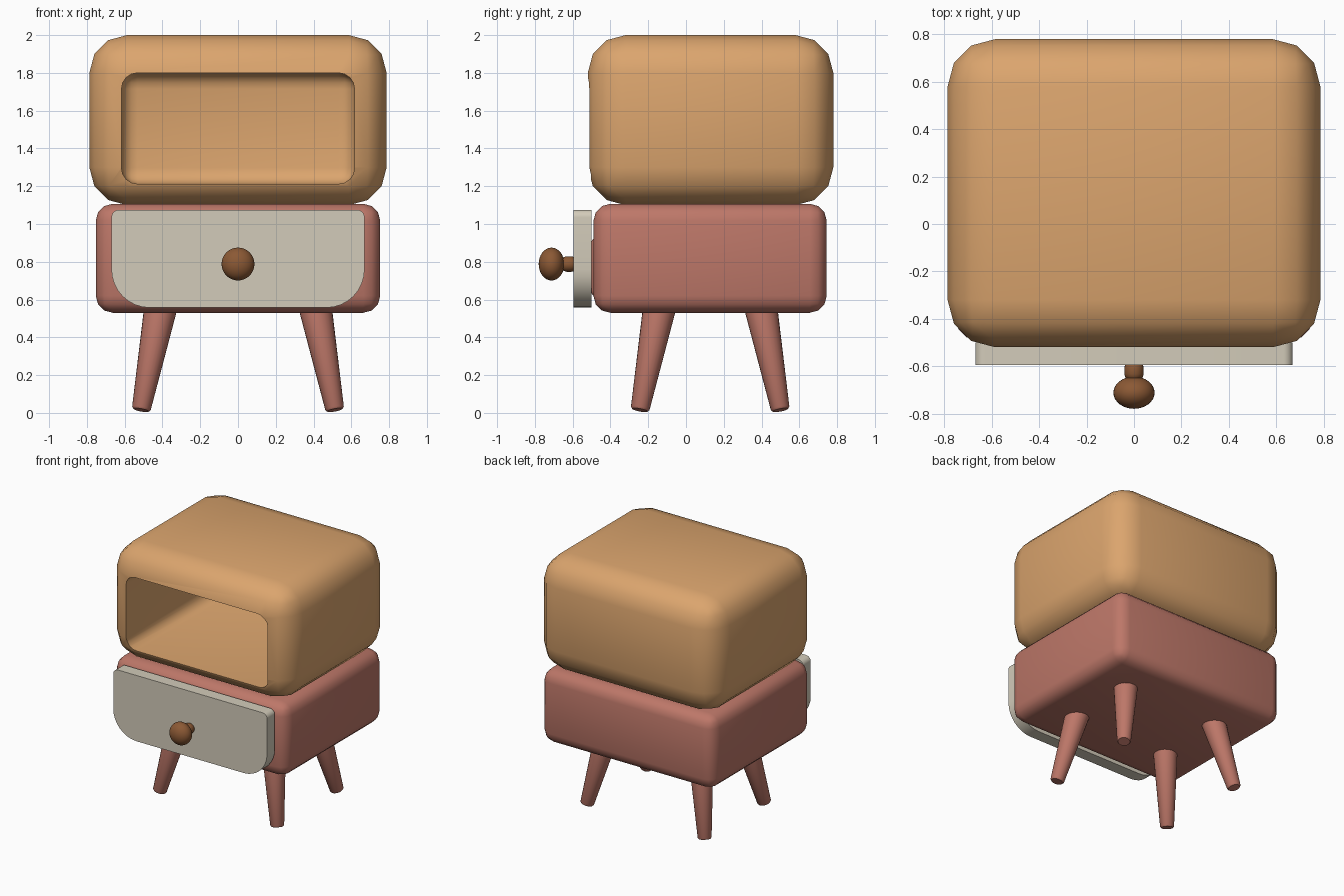
import bpy, bmesh, math
from mathutils import Vector

if "Cube" in bpy.data.objects:
    bpy.data.objects.remove(bpy.data.objects["Cube"])


def material(name, rgb):
    m = bpy.data.materials.new(name)
    m.diffuse_color = (*rgb, 1)
    m.use_nodes = True
    m.node_tree.nodes["Principled BSDF"].inputs["Base Color"].default_value = m.diffuse_color
    return m


OAK = material("light oak", (0.71, 0.375, 0.155))
ROSE = material("dusty rose", (0.51, 0.185, 0.14))
CREAM = material("cream", (0.65, 0.60, 0.49))
BROWN = material("brown", (0.26, 0.10, 0.035))


def finish(name, bm, mat):
    bmesh.ops.recalc_face_normals(bm, faces=bm.faces)
    me = bpy.data.meshes.new(name)
    bm.to_mesh(me)
    bm.free()
    me.materials.append(mat)
    ob = bpy.data.objects.new(name, me)
    bpy.context.collection.objects.link(ob)
    return ob


def smooth(ob, angle=40):
    bpy.ops.object.select_all(action='DESELECT')
    ob.select_set(True)
    bpy.context.view_layer.objects.active = ob
    bpy.ops.object.shade_smooth_by_angle(angle=math.radians(angle))


def rounded_box(name, lo, hi, radius, segments, mat):
    lo, hi = Vector(lo), Vector(hi)
    bm = bmesh.new()
    bmesh.ops.create_cube(bm, size=1)
    bmesh.ops.scale(bm, vec=hi - lo, verts=bm.verts)
    bmesh.ops.translate(bm, vec=(lo + hi) / 2, verts=bm.verts)
    bmesh.ops.bevel(bm, geom=bm.edges[:], offset=radius, segments=segments,
                    profile=0.5, affect='EDGES')
    return finish(name, bm, mat)


def lathe(name, profile, base, axis, mat, steps=24):
    """Solid of revolution: (radius, height) rings along axis from base."""
    rot = Vector(axis).to_track_quat('Z', 'Y')
    bm = bmesh.new()
    rings = []
    for r, h in profile:
        rings.append([bm.verts.new(Vector(base) + rot @ Vector(
            (r * math.cos(2 * math.pi * i / steps), r * math.sin(2 * math.pi * i / steps), h)))
            for i in range(steps)])
    for a, b in zip(rings, rings[1:]):
        for i in range(steps):
            j = (i + 1) % steps
            bm.faces.new((a[i], a[j], b[j], b[i]))
    bm.faces.new(rings[0][::-1])
    bm.faces.new(rings[-1])
    ob = finish(name, bm, mat)
    smooth(ob)
    return ob


# Upper cabinet with an open compartment
cabinet = rounded_box("upper_cabinet", (-0.787, -0.52, 1.10), (0.787, 0.78, 2.0), 0.2, 3, OAK)
cutter = rounded_box("compartment_cutter", (-0.617, -0.9, 1.212), (0.617, 0.62, 1.80), 0.085, 4, OAK)
cut = cabinet.modifiers.new("compartment", 'BOOLEAN')
cut.operation, cut.solver, cut.object = 'DIFFERENCE', 'EXACT', cutter
bpy.context.view_layer.objects.active = cabinet
bpy.ops.object.modifier_apply(modifier=cut.name)
bpy.data.objects.remove(cutter)
smooth(cabinet)

# Lower cabinet and the drawer box that peeks out of it
smooth(rounded_box("lower_cabinet", (-0.753, -0.49, 0.53), (0.753, 0.745, 1.107), 0.09, 3, ROSE))
smooth(rounded_box("drawer_box", (-0.637, -0.503, 0.607), (0.637, -0.30, 0.935), 0.04, 3, ROSE))

# Drawer front: small top corners, large bottom corners
corners = [(0.63, 1.035, 0.04, 0), (-0.63, 1.035, 0.04, 90),
           (-0.467, 0.76, 0.203, 180), (0.467, 0.76, 0.203, 270)]
bm = bmesh.new()
outline = []
for cx, cz, r, start in corners:
    for k in range(9):
        a = math.radians(start + k * 90 / 8)
        outline.append(bm.verts.new((cx + r * math.cos(a), -0.595, cz + r * math.sin(a))))
face = bm.faces.new(outline)
ext = bmesh.ops.extrude_face_region(bm, geom=[face])
bmesh.ops.translate(bm, vec=(0, 0.095, 0),
                    verts=[v for v in ext["geom"] if isinstance(v, bmesh.types.BMVert)])
smooth(finish("drawer_front", bm, CREAM))

# Knob: rounded neck and flattened ball
lathe("knob_neck", [(0.03, 0), (0.038, 0.008), (0.041, 0.02), (0.041, 0.045),
                    (0.036, 0.06), (0.025, 0.07)], (0, -0.588, 0.788), (0, -1, 0), BROWN)
bm = bmesh.new()
bmesh.ops.create_uvsphere(bm, u_segments=32, v_segments=16, radius=1)
bmesh.ops.scale(bm, vec=(0.087, 0.068, 0.087), verts=bm.verts)
bmesh.ops.translate(bm, vec=(0, -0.712, 0.788), verts=bm.verts)
smooth(finish("knob_ball", bm, BROWN))

# Four splayed tapered legs
for sx, side in ((-1, "left"), (1, "right")):
    for sy, end in ((-1, "front"), (1, "back")):
        foot = Vector((sx * 0.513, 0.128 + sy * 0.372, 0.015))
        top = Vector((sx * 0.405, 0.128 + sy * 0.264, 0.58))
        length = (top - foot).length
        lathe(f"{end}_{side}_leg", [(0.042, 0), (0.05, 0.01), (0.089, length)],
              foot, top - foot, ROSE)
